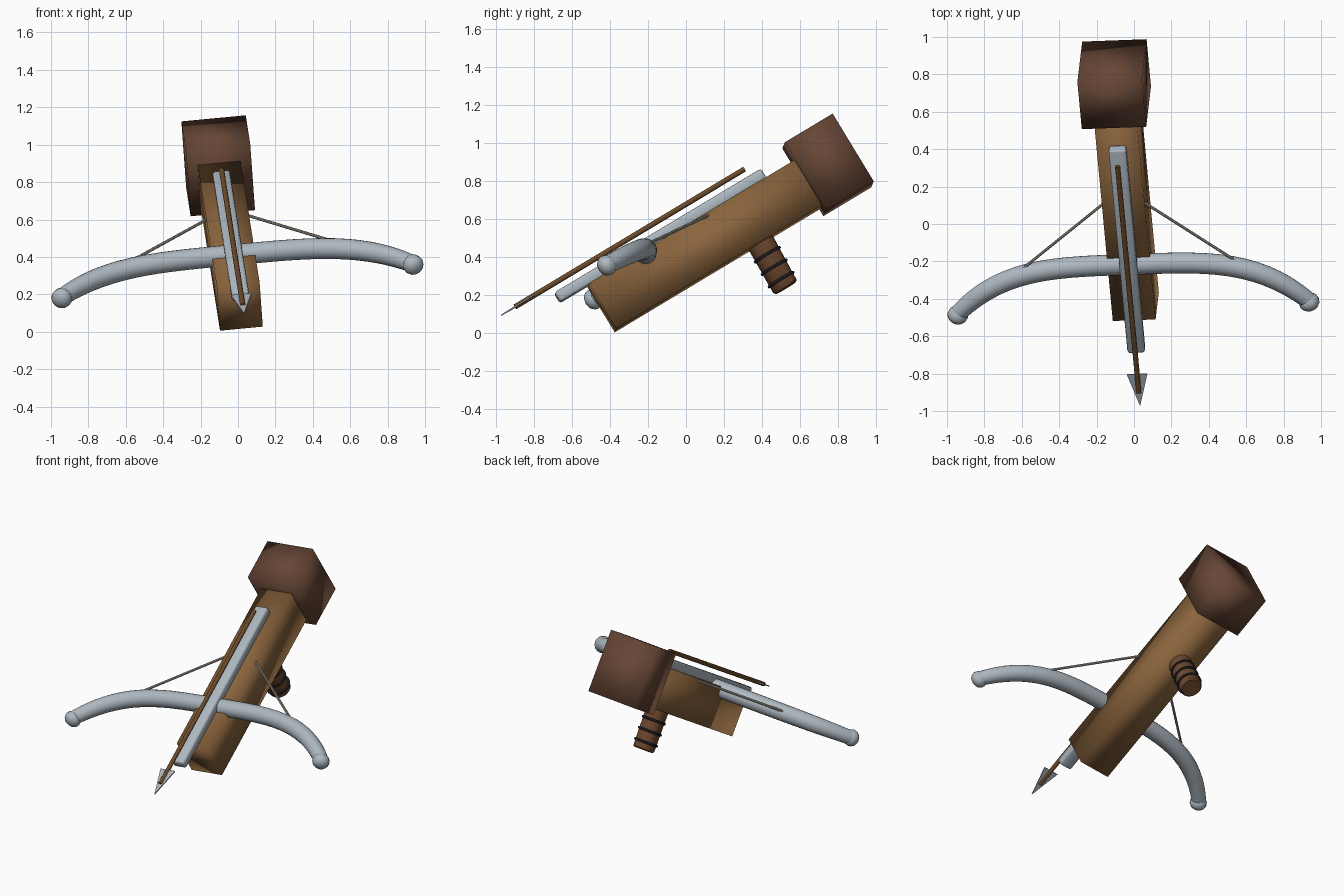
import bpy, bmesh, math
from mathutils import Matrix, Vector

if "Cube" in bpy.data.objects:
    bpy.data.objects.remove(bpy.data.objects["Cube"])

# Tilted frame of the weapon: right, back and up axes
R = Vector((0.9948, 0.0368, 0.0945)).normalized()
D = Vector((-0.0812, 0.8547, 0.5128))
D = (D - R * D.dot(R)).normalized()
U = R.cross(D)
FRAME = Matrix((R, D, U)).transposed().to_4x4() @ Matrix.Translation((0.006, 0, 0))


def material(name, color):
    m = bpy.data.materials.new(name)
    m.diffuse_color = (*color, 1)
    m.use_nodes = True
    m.node_tree.nodes["Principled BSDF"].inputs["Base Color"].default_value = m.diffuse_color
    return m


WOOD = material("oak_wood", (0.26, 0.13, 0.047))
DARK = material("dark_walnut", (0.135, 0.062, 0.036))
GRIP = material("red_brown_wood", (0.15, 0.063, 0.027))
SHAFT = material("shaft_wood", (0.15, 0.068, 0.022))
STEEL = material("pale_steel", (0.42, 0.48, 0.53))
HEAD = material("arrow_steel", (0.40, 0.45, 0.49))
CORD = material("cord", (0.42, 0.39, 0.32))
BAND = material("black_band", (0.018, 0.018, 0.022))


def finish(name, bm, mat, smooth=True, angle=None):
    bmesh.ops.recalc_face_normals(bm, faces=bm.faces)
    me = bpy.data.meshes.new(name)
    bm.to_mesh(me)
    bm.free()
    me.materials.append(mat)
    for p in me.polygons:
        p.use_smooth = smooth
    ob = bpy.data.objects.new(name, me)
    bpy.context.collection.objects.link(ob)
    ob.matrix_world = FRAME
    if angle:
        bpy.ops.object.select_all(action='DESELECT')
        ob.select_set(True)
        bpy.context.view_layer.objects.active = ob
        bpy.ops.object.shade_smooth_by_angle(angle=math.radians(angle))
    return ob


def box(name, hx, y0, y1, z0, z1, mat, bevel=0):
    bm = bmesh.new()
    size = Matrix.Diagonal((2 * hx, y1 - y0, z1 - z0, 1))
    bmesh.ops.create_cube(bm, size=1, matrix=Matrix.Translation((0, (y0 + y1) / 2, (z0 + z1) / 2)) @ size)
    if bevel:
        bmesh.ops.bevel(bm, geom=bm.edges[:], offset=bevel, segments=2, profile=0.5, affect='EDGES')
    return finish(name, bm, mat)


def sweep(name, path, radii, mat, sides=16, angle=40):
    """Round tube through the points, with one radius per point."""
    bm = bmesh.new()
    path = [Vector(p) for p in path]
    rings = []
    for i, p in enumerate(path):
        t = (path[min(i + 1, len(path) - 1)] - path[max(i - 1, 0)]).normalized()
        ref = Vector((0, 0, 1)) if abs(t.z) < 0.9 else Vector((1, 0, 0))
        a = t.cross(ref).normalized()
        b = a.cross(t)
        rings.append([bm.verts.new(p + radii[i] * (a * math.cos(k * math.tau / sides) + b * math.sin(k * math.tau / sides)))
                      for k in range(sides)])
    for r0, r1 in zip(rings, rings[1:]):
        for k in range(sides):
            n = (k + 1) % sides
            bm.faces.new((r0[k], r0[n], r1[n], r1[k]))
    bm.faces.new(rings[0])
    bm.faces.new(rings[-1])
    return finish(name, bm, mat, angle=angle)


# Stock, butt and bolt rail
box("stock", 0.115, -0.31, 1.0, 0.205, 0.482, WOOD)
box("butt", 0.173, 0.955, 1.25, 0.168, 0.585, DARK)
box("rail", 0.047, -0.485, 0.787, 0.48, 0.54, STEEL, 0.014)

# Bow limbs: one curved tube, slightly thinner at the ends
N = 36
bow, bow_r = [], []
for i in range(N + 1):
    s = math.sin((i / N - 0.5) * math.pi)
    bow.append((0.945 * s, 0.028 - 0.27 * abs(s) ** 3.7, 0.464))
    bow_r.append(0.056 - 0.01 * abs(s) ** 6)
sweep("bow", bow, bow_r, STEEL, 20)

for side, label in ((-1, "left"), (1, "right")):
    # Rounded knob on the bow tip
    axis = Vector((side * 0.3, -1, 0)).normalized()
    c = Vector((side * 0.945, -0.25, 0.464))
    prof = [(-0.045, 0.03), (-0.025, 0.05), (0.0, 0.056), (0.02, 0.05), (0.036, 0.035), (0.043, 0.012)]
    sweep(label + "_bow_knob", [c + axis * h for h, r in prof], [r for h, r in prof], STEEL, 16, 60)
    # Bowstring half, running into the stock
    sweep(label + "_string", [(side * 0.58, 0.025, 0.472), (side * 0.005, 0.5, 0.466)], [0.008] * 2, CORD, 8)

# Bolt shaft and flat arrowhead
sweep("bolt_shaft", [(0, -0.70, 0.584), (0, 0.714, 0.584)], [0.014] * 2, SHAFT, 12)
bm = bmesh.new()
tri = [(-0.055, -0.585), (0.055, -0.585), (0, -0.785)]
low = [bm.verts.new((x, y, 0.580)) for x, y in tri]
high = [bm.verts.new((x, y, 0.587)) for x, y in tri]
bm.faces.new(low)
bm.faces.new(high)
for k in range(3):
    bm.faces.new((low[k], low[(k + 1) % 3], high[(k + 1) % 3], high[k]))
finish("arrowhead", bm, HEAD, smooth=False)

# Grip with three dark bands
sweep("grip", [(0, 0.586, 0.23), (0, 0.575, -0.055), (0, 0.575, -0.066)], [0.074, 0.071, 0.062], GRIP, 20)
for i, z in enumerate((0.135, 0.06, -0.015)):
    prof = [(-0.008, 0.074), (-0.005, 0.081), (0.005, 0.081), (0.008, 0.074)]
    sweep("grip_band_%d" % (i + 1), [(0, 0.577 + 0.04 * z, z + h) for h, r in prof], [r for h, r in prof], BAND, 20)
